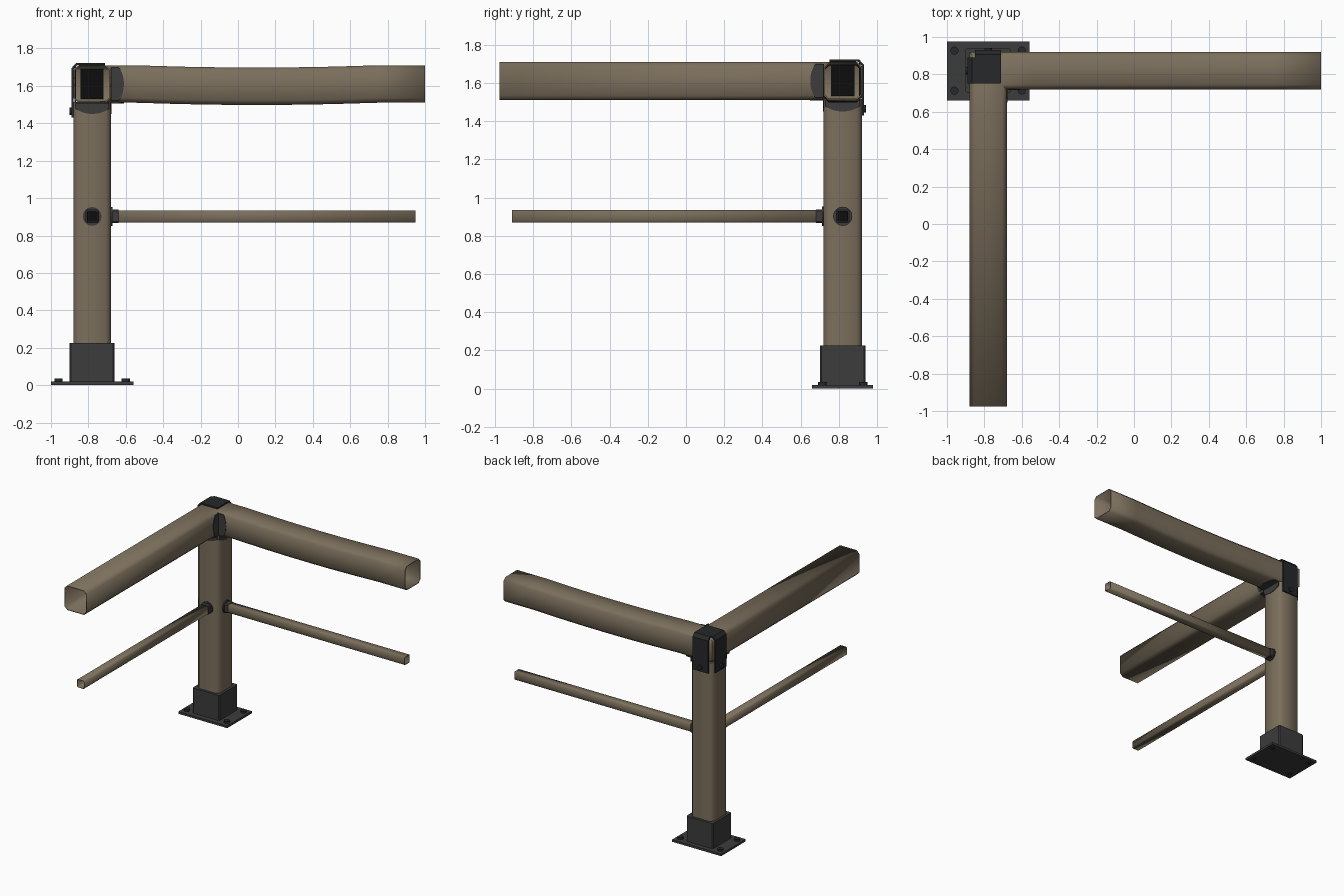
import bpy, bmesh, math

cube = bpy.data.objects.get("Cube")
if cube:
    bpy.data.objects.remove(cube, do_unlink=True)


def material(name, color):
    m = bpy.data.materials.new(name)
    m.use_nodes = True
    m.diffuse_color = (*color, 1)
    m.node_tree.nodes["Principled BSDF"].inputs["Base Color"].default_value = (*color, 1)
    return m


TAN = material("weathered tan", (0.20, 0.16, 0.108))
GREY = material("dark grey metal", (0.045, 0.045, 0.046))
BLACK = material("black metal", (0.02, 0.021, 0.023))
DEEP = material("socket black", (0.004, 0.004, 0.004))

# Post axis and height of the rail axes
CX, CY, RAIL_Z, MID_Z = -0.78, 0.82, 1.61, 0.902


def place(a, b, z, flip=False):
    """Offset from the post axis; flip mirrors across the corner diagonal."""
    if flip:
        a, b = -b, -a
    return (CX + a, CY + b, z)


def loft(name, rings, mat, caps=True, smooth=False, wall=0):
    bm = bmesh.new()
    loops = [[bm.verts.new(p) for p in ring] for ring in rings]
    n = len(loops[0])
    for lo, hi in zip(loops, loops[1:]):
        for i in range(n):
            j = (i + 1) % n
            bm.faces.new((lo[i], lo[j], hi[j], hi[i]))
    if caps:
        bm.faces.new(loops[0])
        bm.faces.new(loops[-1])
    bmesh.ops.recalc_face_normals(bm, faces=bm.faces)
    mesh = bpy.data.meshes.new(name)
    bm.to_mesh(mesh)
    bm.free()
    mesh.materials.append(mat)
    ob = bpy.data.objects.new(name, mesh)
    bpy.context.collection.objects.link(ob)
    if wall:
        mod = ob.modifiers.new("wall", "SOLIDIFY")
        mod.thickness = wall
        mod.offset = -1
    if smooth:
        bpy.ops.object.select_all(action="DESELECT")
        ob.select_set(True)
        bpy.context.view_layer.objects.active = ob
        bpy.ops.object.shade_smooth_by_angle(angle=math.radians(50))
    return ob


def square(h, c):
    """Square of half width h with corners cut by c."""
    k = h - c
    return [(h, -k), (h, k), (k, h), (-k, h), (-h, k), (-h, -k), (-k, -h), (k, -h)]


def circle(r, n=32):
    return [(r * math.cos(math.tau * i / n), r * math.sin(math.tau * i / n)) for i in range(n)]


def clipped_disc(r, u_lo, u_hi, v_lo, v_hi):
    pts = [(round(min(max(u, u_lo), u_hi), 4), round(min(max(v, v_lo), v_hi), 4))
           for u, v in circle(r, 64)]
    return list(dict.fromkeys(pts))


def upright(name, shape, z0, z1, mat, a=0, b=0, smooth=False):
    return loft(name, [[place(a + u, b + v, z) for u, v in shape] for z in (z0, z1)],
                mat, smooth=smooth)


# Post and its base
upright("post", square(0.1, 0.025), 0.02, 1.515, TAN, smooth=True)
upright("base_sleeve", square(0.12, 0.008), 0.015, 0.225, GREY)
plate = [(-0.22, -0.16), (0.22, -0.16), (0.22, 0.157), (-0.22, 0.157)]
upright("base_plate", plate, 0.002, 0.02, GREY)
for a in (-0.18, 0.18):
    for b in (-0.107, 0.107):
        upright("base_bolt", circle(0.022, 12), 0, 0.036, BLACK, a, b)


# Top rails: one hollow tube mitred at the corner, one arm sagging slightly
def sag(x):
    return -0.012 * max(0, 1 - ((x - 0.1) / 0.65) ** 2)


section = square(0.1, 0.025)
rings = [[(x, CY + w, RAIL_Z + v + sag(x)) for w, v in section]
         for x in (1.0, 0.75, 0.5, 0.3, 0.1, -0.1, -0.3, -0.55)]
rings.append([(CX - w, CY + w, RAIL_Z + v) for w, v in section])
rings += [[(CX - w, y, RAIL_Z + v) for w, v in section] for y in (0.6, -0.975)]
loft("top_rails", rings, TAN, caps=False, smooth=True, wall=0.008)

for flip, side in ((False, "left"), (True, "front")):

    def along(name, shape, a0, a1, z, mat, **kw):
        """Extrude a section outwards along the rail direction."""
        return loft(f"{side}_{name}", [[place(a, u, z + v, flip) for u, v in shape]
                                       for a in (a0, a1)], mat, **kw)

    # Middle rail with flange, socket and closed inner end
    along("middle_rail", square(0.033, 0.007), 0.1, 1.73, MID_Z, TAN,
          caps=False, smooth=True, wall=0.004)
    along("middle_flange", circle(0.05, 24), 0.095, 0.108, MID_Z, GREY)
    along("middle_socket", square(0.036, 0.008), 0.1, 0.14, MID_Z, GREY,
          caps=False, wall=0.004)
    along("middle_plug", square(0.028, 0.004), 0.1, 0.12, MID_Z, DEEP)

    # Round corner plates on the rail side, rail underside and post
    rail_disc = clipped_disc(0.17, 0.1, 1, -0.088, 0.088)
    loft(f"{side}_rail_side_plate", [[place(u, b, RAIL_Z + v, flip) for u, v in rail_disc]
                                     for b in (-0.104, -0.098)], GREY)
    loft(f"{side}_rail_under_plate", [[place(u, v, z, flip) for u, v in rail_disc]
                                      for z in (1.507, 1.513)], GREY)
    along("post_plate", clipped_disc(0.16, -0.09, 0.09, -1, -0.1), 0.098, 0.104, RAIL_Z, GREY)

    # Bent strap over the outer corner, with bolt and inner backing
    bend = [(-0.11, 1.43), (-0.11, 1.695), (-0.086, 1.722), (0.065, 1.722),
            (0.065, 1.711), (-0.08, 1.711), (-0.099, 1.69), (-0.099, 1.43)]
    loft(f"{side}_corner_strap", [[place(a, b, z, flip) for a, z in bend]
                                  for b in (-0.07, 0.07)], BLACK)
    along("strap_bolt", circle(0.02, 12), -0.122, -0.105, 1.465, BLACK)
    along("strap_backing", [(-0.062, -0.095), (0.062, -0.095), (0.062, 0.095), (-0.062, 0.095)],
          -0.094, -0.086, RAIL_Z, DEEP)
